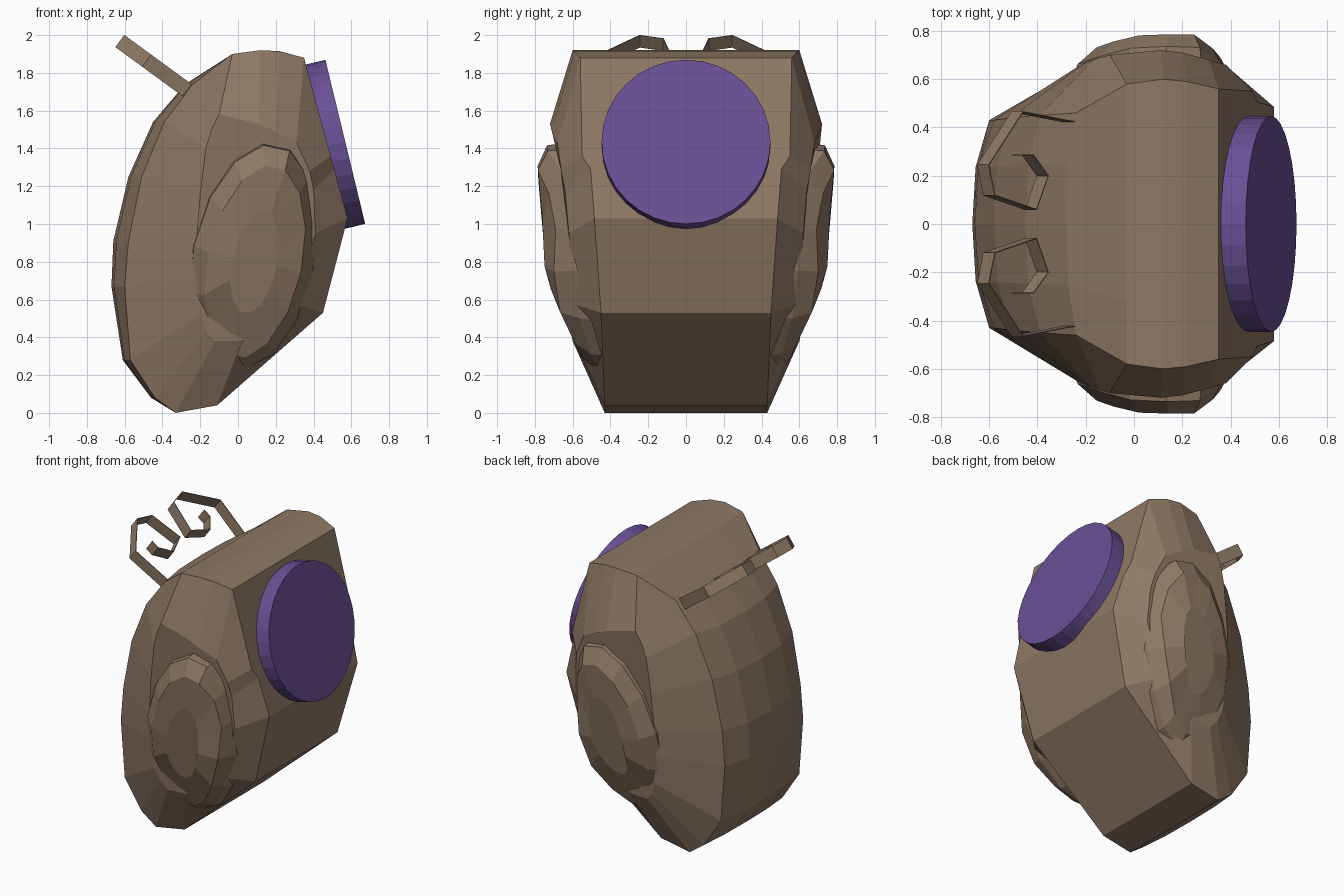
import bpy, bmesh, math
from mathutils import Vector, Matrix

if "Cube" in bpy.data.objects:
    bpy.data.objects.remove(bpy.data.objects["Cube"])

def material(name, rgb):
    m = bpy.data.materials.new(name)
    m.diffuse_color = (*rgb, 1)
    m.use_nodes = True
    m.node_tree.nodes["Principled BSDF"].inputs["Base Color"].default_value = m.diffuse_color
    return m

brown = material("brown", (0.27, 0.19, 0.13))
purple = material("purple", (0.14, 0.08, 0.30))

def finish(name, bm, mat):
    bmesh.ops.recalc_face_normals(bm, faces=bm.faces)
    me = bpy.data.meshes.new(name)
    bm.to_mesh(me)
    bm.free()
    me.materials.append(mat)
    ob = bpy.data.objects.new(name, me)
    bpy.context.collection.objects.link(ob)
    return ob

def loft(bm, rings):
    """Skin a list of equal-length rings of points, capping both ends."""
    vs = [[bm.verts.new(p) for p in r] for r in rings]
    n = len(vs[0])
    for a, b in zip(vs, vs[1:]):
        for i in range(n):
            j = (i + 1) % n
            bm.faces.new((a[i], a[j], b[j], b[i]))
    bm.faces.new(vs[0])
    bm.faces.new(vs[-1])

# Body: rim x, z, half width; bulge of the back; flank x, z, half width
BODY = [
    (-0.33, 0.00, 0.43, 0.00, -0.12, 0.38, 0.60),
    (-0.44, 0.08, 0.43, 0.02, -0.17, 0.43, 0.61),
    (-0.57, 0.28, 0.43, 0.04, -0.20, 0.52, 0.63),
    (-0.60, 0.67, 0.43, 0.07, -0.22, 0.72, 0.65),
    (-0.58, 0.91, 0.43, 0.08, -0.22, 0.90, 0.66),
    (-0.51, 1.25, 0.44, 0.07, -0.20, 1.16, 0.67),
    (-0.39, 1.54, 0.45, 0.06, -0.17, 1.40, 0.68),
    (-0.24, 1.74, 0.46, 0.04, -0.14, 1.50, 0.69),
    (-0.03, 1.90, 0.58, 0.00, -0.10, 1.58, 0.70),
    (0.12, 1.92, 0.60, 0.00, 0.11, 1.53, 0.72),
    (0.22, 1.915, 0.59, 0.00, 0.20, 1.49, 0.71),
    (0.35, 1.88, 0.56, 0.00, 0.31, 1.43, 0.68),
    (0.49, 1.36, 0.55, 0.00, 0.38, 1.28, 0.66),
    (0.51, 1.29, 0.505, 0.00, 0.40, 1.18, 0.64),
    (0.58, 1.03, 0.485, 0.00, 0.41, 0.95, 0.62),
    (0.45, 0.53, 0.45, 0.00, 0.30, 0.58, 0.61),
    (-0.11, 0.04, 0.43, 0.00, 0.02, 0.38, 0.59),
]
rim = [(x, w, z) for x, z, w, b, fx, fz, fw in BODY]
flank = [(fx, fw, fz) for x, z, w, b, fx, fz, fw in BODY]
quarter = [(x - b * 0.8, w * 0.55, z) for x, z, w, b, *_ in BODY]
centre_line = [(x - b, 0, z) for x, z, w, b, *_ in BODY]
flip = lambda ring: [(x, -y, z) for x, y, z in ring]
bm = bmesh.new()
loft(bm, [flank, rim, quarter, centre_line, flip(quarter), flip(rim), flip(flank)])
finish("body", bm, brown)

# Raised oval side panels, leaning forward and fading out at the bottom
def crest(x, z):
    return (0.785 - 0.05 * (1.3 - z) - 0.18 * max(0, 0.72 - z) / 0.42
            - 0.9 * max(0, x - 0.27) - 0.2 * max(0, -x))

def oval(cx, cz, a, b, drop, n=14):
    t = math.radians(12)
    pts = []
    for i in range(n):
        q = math.tau * i / n
        u, v = a * math.cos(q), b * math.sin(q)
        x = cx + u * math.cos(t) + v * math.sin(t)
        z = cz - u * math.sin(t) + v * math.cos(t)
        pts.append((x, crest(x, z) - drop, z))
    return pts

for side, label in ((-1, "front"), (1, "back")):
    bm = bmesh.new()
    rings = [oval(0.08, 0.82, 0.34, 0.62, 0.14),
             oval(0.08, 0.82, 0.32, 0.61, 0.055),
             oval(0.09, 0.80, 0.25, 0.52, 0.0),
             oval(0.09, 0.80, 0.12, 0.28, 0.01)]
    loft(bm, [[(x, side * y, z) for x, y, z in r] for r in rings])
    finish(label + "_side_panel", bm, brown)

# Curled thin ribbons in a sloping plane at the top of the back
origin = Vector((-0.265, 0, 1.705))
along = Vector((-0.807, 0, 0.59))
normal = Vector((0.59, 0, 0.807))
CURL = [(-0.005, 0.422), (0.27, 0.465), (0.445, 0.245), (0.415, 0.12),
        (0.20, 0.06), (0.14, 0.20), (0.215, 0.285), (0.27, 0.285)]
path = [Vector(p) for p in CURL]
for side, label in ((-1, "front"), (1, "back")):
    bm = bmesh.new()
    rings = []
    for i, p in enumerate(path):
        d0 = (p - path[i - 1]).normalized() if i else None
        d1 = (path[i + 1] - p).normalized() if i < len(path) - 1 else d0
        d0 = d0 or d1
        m = (d0 + d1).normalized()
        off = Vector((-m.y, m.x)) * 0.002 / m.dot(d1)
        ring = []
        for s, h in ((1, 1), (1, -1), (-1, -1), (-1, 1)):
            q = p + off * s
            v = origin + along * q.x + normal * 0.04 * h
            ring.append((v.x, side * q.y, v.z))
        rings.append(ring)
    loft(bm, rings)
    finish(label + "_curl", bm, brown)

# Tilted round disc on the face
bm = bmesh.new()
axis = Vector((0.97, 0, 0.235)).normalized()
rot = axis.to_track_quat('Z', 'Y').to_matrix().to_4x4()
centre = Vector((0.568, 0, 1.435)) - axis * 0.055
bmesh.ops.create_cone(bm, cap_ends=True, segments=32, radius1=0.447, radius2=0.447,
                      depth=0.11, matrix=Matrix.Translation(centre) @ rot)
finish("face_disc", bm, purple)
